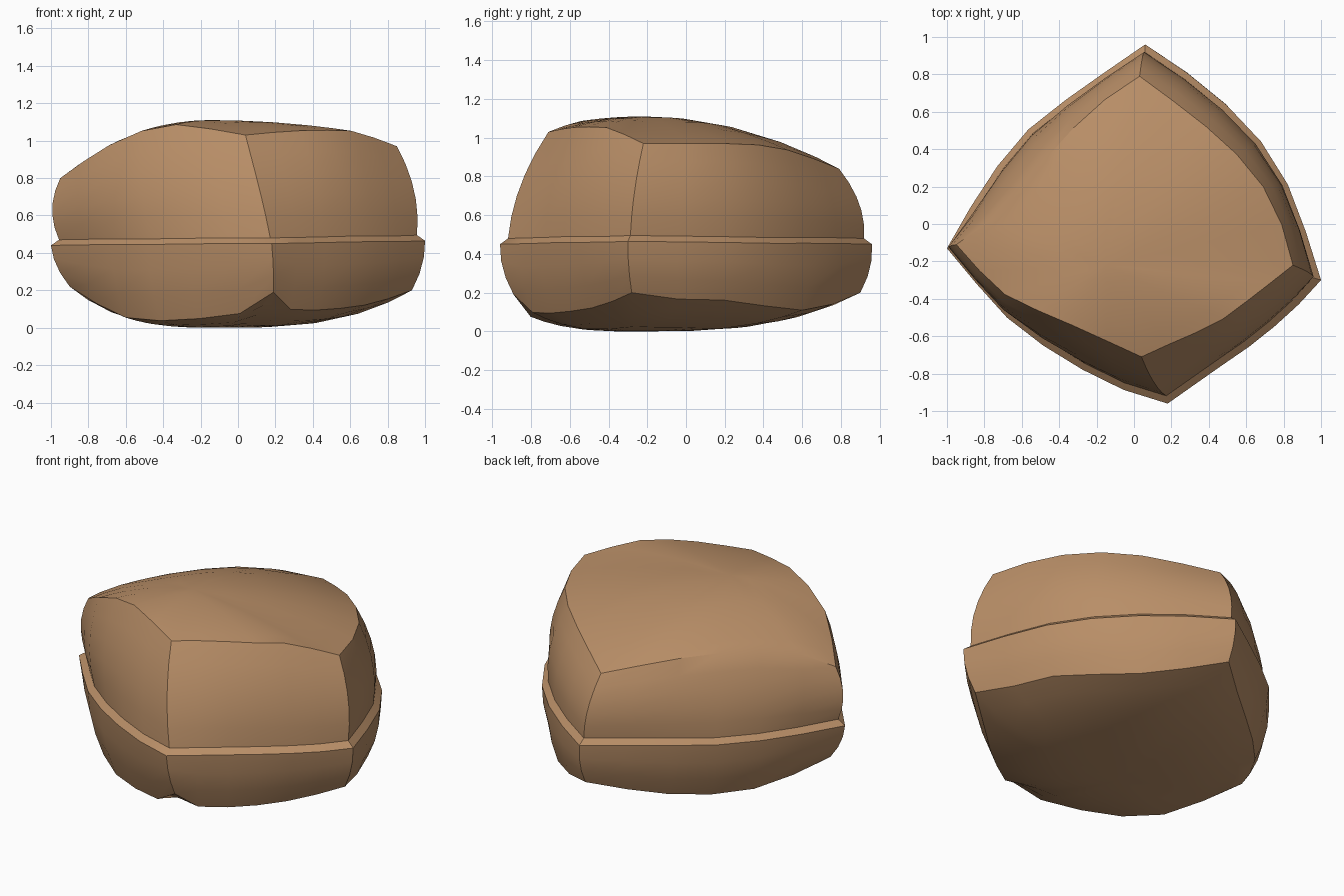
import bpy, bmesh, math
from mathutils import Vector as V

if "Cube" in bpy.data.objects:
    bpy.data.objects.remove(bpy.data.objects["Cube"])

SEG = 6  # points per side between corners


def side_points(pts):
    """Smooth curve through one side, resampled evenly by length."""
    p = [2 * pts[0] - pts[1]] + pts + [2 * pts[-1] - pts[-2]]
    dense = []
    for i in range(1, len(p) - 2):
        a, b, c, d = p[i - 1:i + 3]
        for k in range(12):
            t = k / 12
            dense.append(0.5 * (2 * b + (c - a) * t + (2 * a - 5 * b + 4 * c - d) * t * t
                                + (3 * b - a - 3 * c + d) * t ** 3))
    dense.append(pts[-1])
    dist = [0]
    for u, v in zip(dense, dense[1:]):
        dist.append(dist[-1] + (v - u).length)
    out, j = [], 0
    for k in range(SEG):
        want = dist[-1] * k / SEG
        while dist[j + 1] < want:
            j += 1
        f = (want - dist[j]) / (dist[j + 1] - dist[j])
        out.append(dense[j].lerp(dense[j + 1], f))
    return out


def ring(sides):
    out = []
    for i, s in enumerate(sides):
        out += side_points([V(q) for q in s] + [V(sides[(i + 1) % 4][0])])
    return out


def wall(a, b, bulge, steps):
    """Rings between a and b, swelling outward."""
    out = []
    for k in range(1, steps):
        t = k / steps
        for_ring = []
        for u, v in zip(a, b):
            p = u.lerp(v, t)
            for_ring.append(p + V((p.x, p.y, 0)).normalized() * bulge * 4 * t * (1 - t))
        out.append(for_ring)
    return out


def dome(edge, centre, scales, power):
    return [[V((centre.x + (p.x - centre.x) * s, centre.y + (p.y - centre.y) * s,
                centre.z + (p.z - centre.z) * s ** power)) for p in edge] for s in scales]


# Outlines: each side starts at its corner (left, front, right, back)
bottom = ring([
    [(-.9, -.13, .22), (-.62, -.44, .06), (-.35, -.64, .04), (.05, -.82, .085)],
    [(.19, -.89, .19), (.27, -.8, .1), (.5, -.64, .1), (.72, -.45, .13)],
    [(.93, -.28, .2), (.84, -.02, .165), (.74, .22, .16), (.43, .63, .11)],
    [(.06, .9, .2), (-.2, .69, .13), (-.45, .49, .1), (-.7, .22, .12)]])
rim = ring([
    [(-1, -.13, .44), (-.7, -.48, .445), (-.47, -.66, .445), (-.12, -.86, .45)],
    [(.18, -.96, .45), (.45, -.77, .455), (.65, -.63, .46), (.85, -.46, .46)],
    [(1, -.3, .465), (.85, .15, .46), (.68, .44, .455), (.4, .72, .455)],
    [(.06, .96, .45), (-.37, .66, .45), (-.62, .45, .445), (-.83, .16, .44)]])
top = ring([
    [(-.95, -.11, .8), (-.7, -.37, .97), (-.42, -.5, 1.08), (-.2, -.6, 1.07)],
    [(.04, -.71, 1.03), (.26, -.61, 1.05), (.44, -.53, 1.055), (.62, -.4, 1.05)],
    [(.85, -.22, .97), (.75, .1, .97), (.57, .35, .965), (.35, .55, .93)],
    [(.03, .79, .84), (-.2, .63, .9), (-.42, .41, .93), (-.7, .08, .91)]])
ledge = [V((p.x * .957, p.y * .957, p.z + .03)) for p in rim]

c_low, c_top = V((-.1, -.25, .0)), V((-.15, -.22, 1.11))
rings = dome(bottom, c_low, (.25, .5, .72, .88), 3) + [bottom]
rings += wall(bottom, rim, .02, 3) + [rim, ledge]
rings += wall(ledge, top, .04, 5) + [top] + dome(top, c_top, (.88, .7, .45, .2), 2)

# Split boulder: lower half, ledge, upper half
bm = bmesh.new()
rows = [[bm.verts.new(p) for p in r] for r in rings]
n = 4 * SEG
for a, b in zip(rows, rows[1:]):
    for i in range(n):
        j = (i + 1) % n
        bm.faces.new((a[i], a[j], b[j], b[i]))
low, high = bm.verts.new(c_low), bm.verts.new(c_top)
for i in range(n):
    j = (i + 1) % n
    bm.faces.new((low, rows[0][j], rows[0][i]))
    bm.faces.new((high, rows[-1][i], rows[-1][j]))
bmesh.ops.recalc_face_normals(bm, faces=bm.faces[:])
me = bpy.data.meshes.new("boulder")
bm.to_mesh(me)
bm.free()
ob = bpy.data.objects.new("boulder", me)
bpy.context.collection.objects.link(ob)

mat = bpy.data.materials.new("brown_stone")
mat.diffuse_color = (.48, .27, .135, 1)
mat.use_nodes = True
mat.node_tree.nodes["Principled BSDF"].inputs["Base Color"].default_value = mat.diffuse_color
me.materials.append(mat)

bpy.context.view_layer.objects.active = ob
ob.select_set(True)
bpy.ops.object.shade_smooth_by_angle(angle=math.radians(32))
